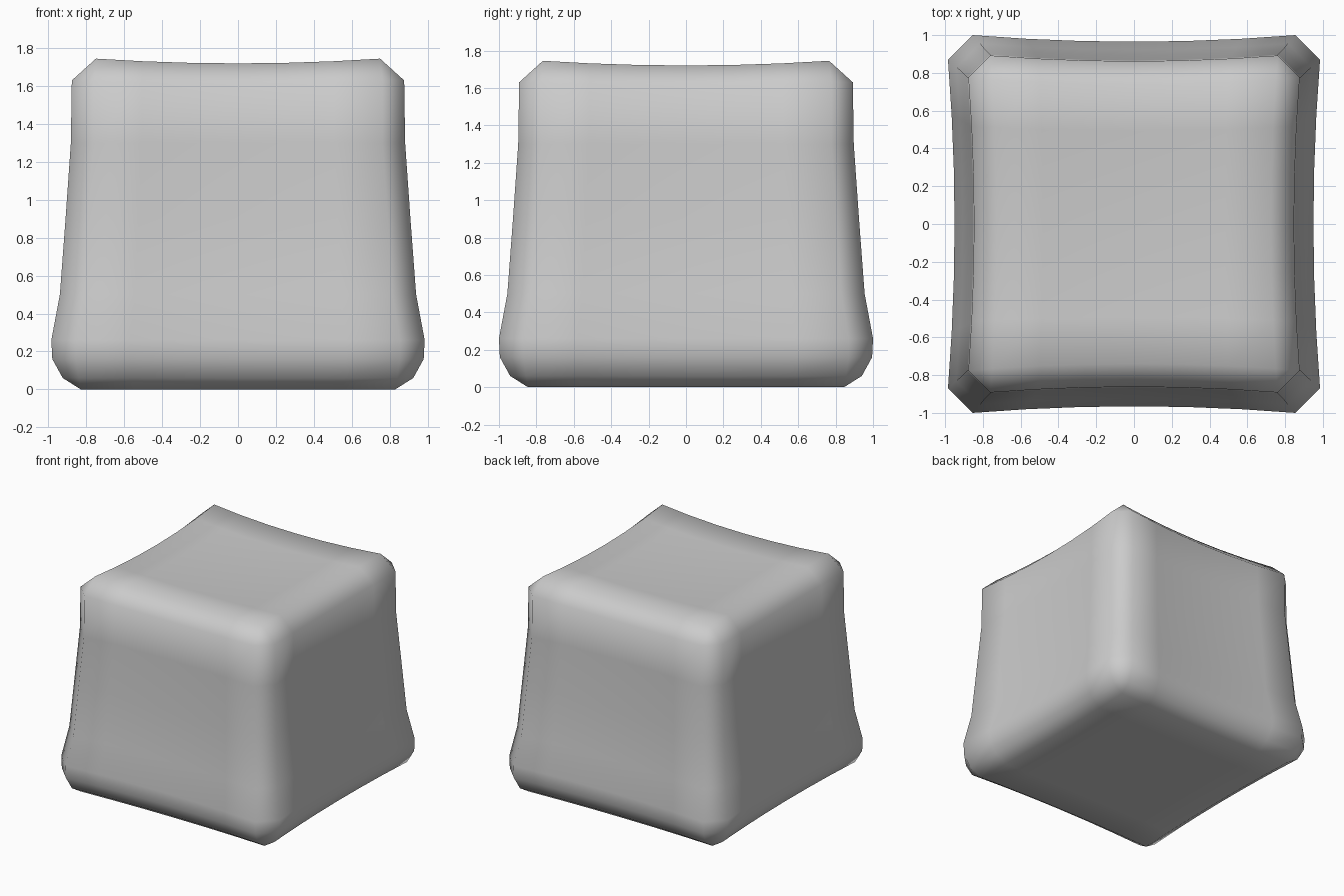
import bpy, bmesh

if "Cube" in bpy.data.objects:
    bpy.data.objects.remove(bpy.data.objects["Cube"])

N = 6
T = [-1 + 2 * i / N for i in range(N + 1)]

# height, half width x, corner cut, inward sag of the sides, sag in height
LEVELS = [
    (0.00, 0.83, 0.00, 0.020, 0.0),
    (0.06, 0.925, 0.085, 0.028, 0.0),
    (0.16, 0.98, 0.125, 0.033, 0.0),
    (0.26, 0.985, 0.13, 0.035, 0.0),
    (0.50, 0.94, 0.125, 0.033, 0.0),
    (0.90, 0.91, 0.12, 0.03, 0.0),
    (1.30, 0.882, 0.12, 0.03, 0.0),
    (1.63, 0.877, 0.115, 0.03, 0.02),
    (1.745, 0.75, 0.00, 0.025, 0.025),
]
DY = 0.015


def ring(z, hx, cut, sag, zsag):
    """Eight-cornered outline with four slightly hollow sides."""
    hy = hx + DY
    pts = []
    for side in range(4):
        for t in T:
            s = 1 - t * t
            h = z - zsag * s
            pts.append([
                (hx - sag * s, t * (hy - cut), h),
                (-t * (hx - cut), hy - sag * s, h),
                (-hx + sag * s, -t * (hy - cut), h),
                (t * (hx - cut), -hy + sag * s, h),
            ][side])
    return pts


def cap(bm, level, up):
    """Gridded end face, dished when the level sags in height."""
    z, hx, cut, sag, zsag = level
    g = [[bm.verts.new((u * hx - u * sag * (1 - v * v),
                        v * (hx + DY) - v * sag * (1 - u * u),
                        z - zsag * (2 - u * u - v * v))) for v in T] for u in T]
    for i in range(N):
        for j in range(N):
            f = [g[i][j], g[i + 1][j], g[i + 1][j + 1], g[i][j + 1]]
            bm.faces.new(f if up else f[::-1])


# Soft block body
bm = bmesh.new()
rings = [[bm.verts.new(p) for p in ring(*lv)] for lv in LEVELS]
for a, b in zip(rings, rings[1:]):
    for i in range(len(a)):
        j = (i + 1) % len(a)
        bm.faces.new((a[i], a[j], b[j], b[i]))
cap(bm, LEVELS[0], False)
cap(bm, LEVELS[-1], True)
bmesh.ops.remove_doubles(bm, verts=bm.verts, dist=0.0005)
bmesh.ops.recalc_face_normals(bm, faces=bm.faces)
for f in bm.faces:
    f.smooth = True

mesh = bpy.data.meshes.new("soft_block")
bm.to_mesh(mesh)
bm.free()
bpy.context.collection.objects.link(bpy.data.objects.new("soft_block", mesh))
